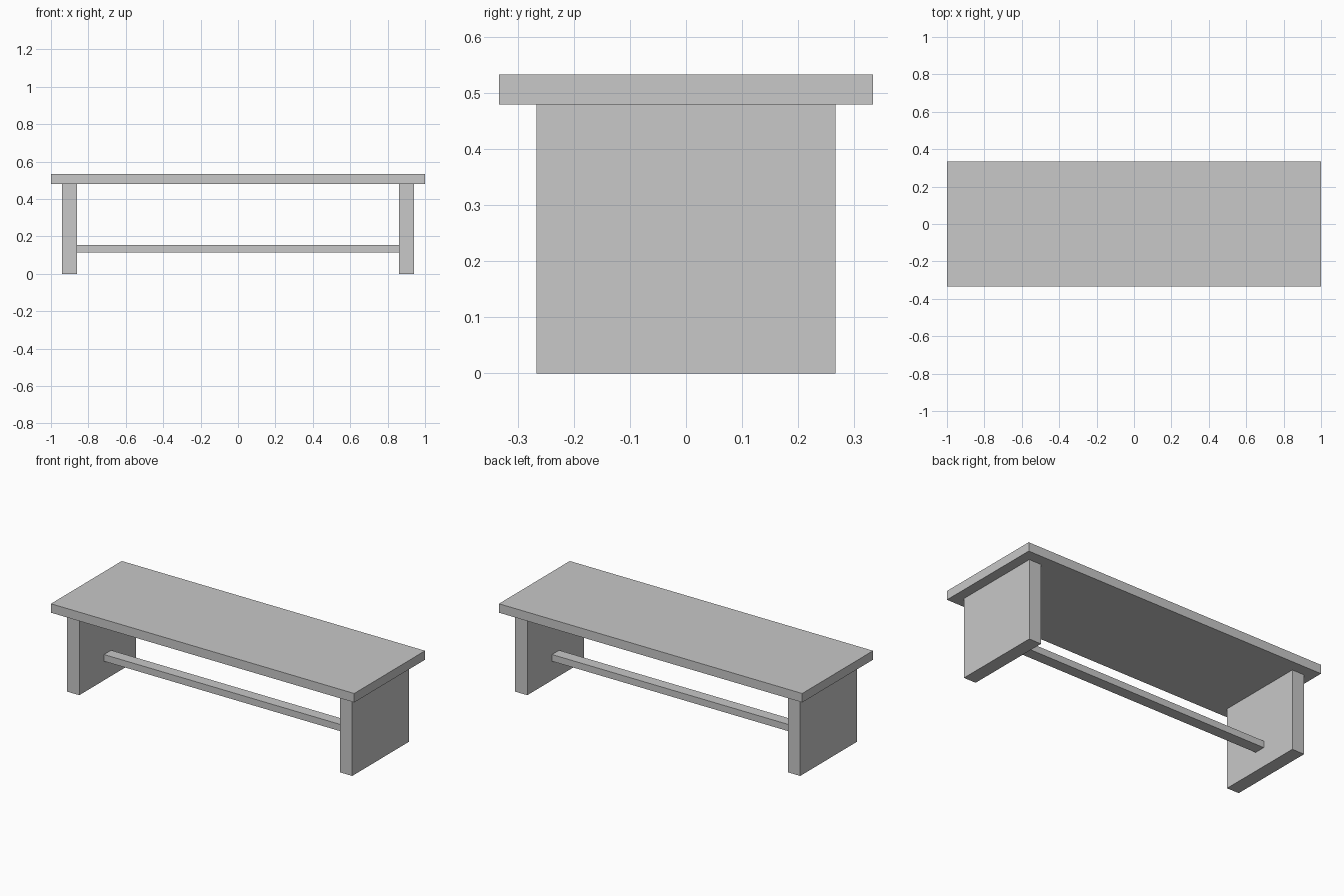
import bpy

cube = bpy.data.objects.get("Cube")
if cube:
    bpy.data.objects.remove(cube, do_unlink=True)

# Single plain grey finish
GREY = (0.58, 0.58, 0.58, 1.0)
grey = bpy.data.materials.new("plain_grey")
grey.use_nodes = True
grey.diffuse_color = GREY
grey.node_tree.nodes["Principled BSDF"].inputs["Base Color"].default_value = GREY


def board(name, size, x, bottom):
    """Square-edged board of a given size, resting at height bottom."""
    bpy.ops.mesh.primitive_cube_add(size=1, location=(x, 0, bottom + size[2] / 2))
    obj = bpy.context.object
    obj.name = obj.data.name = name
    obj.scale = size
    bpy.ops.object.transform_apply(location=False, rotation=False, scale=True)
    obj.data.materials.append(grey)
    return obj


LEG_X, LEG_THICK, LEG_HEIGHT = 0.9, 0.08, 0.48

# Seat plank
board("seat", (2.0, 0.667, 0.0533), 0, LEG_HEIGHT)

# Slab legs at both ends
for side, sign in (("left", 1), ("right", -1)):
    board(side + "_leg", (LEG_THICK, 0.533, LEG_HEIGHT), sign * LEG_X, 0)

# Stretcher between the inner faces of the legs
board("stretcher", (2 * LEG_X - LEG_THICK, 0.0667, 0.04), 0, 0.1133)
